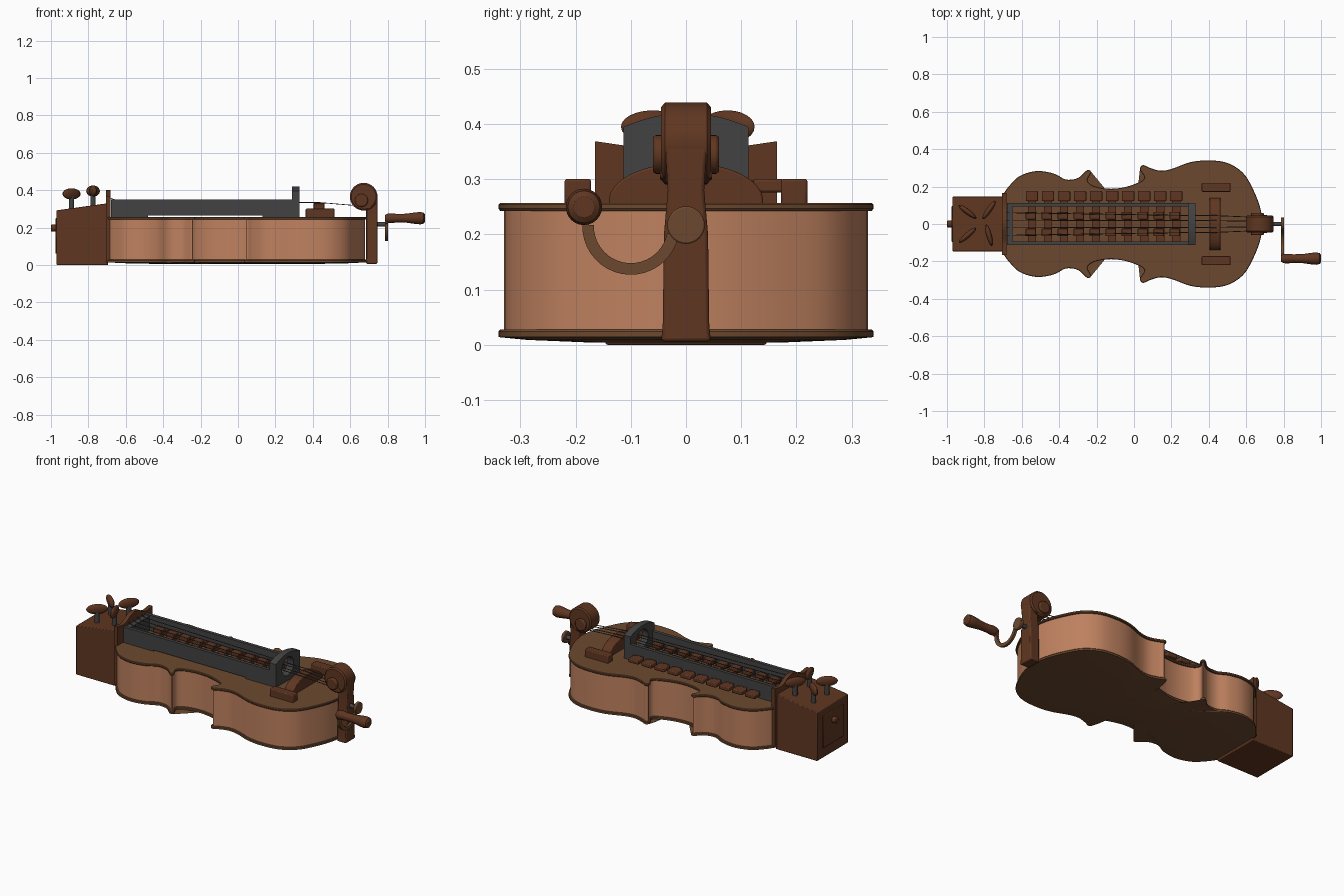
import bpy, bmesh, math
from mathutils import Vector, Matrix

if "Cube" in bpy.data.objects:
    bpy.data.objects.remove(bpy.data.objects["Cube"])

def mat(name, c):
    m = bpy.data.materials.new(name)
    m.diffuse_color = (*c, 1)
    m.use_nodes = True
    m.node_tree.nodes["Principled BSDF"].inputs["Base Color"].default_value = m.diffuse_color
    return m

TAN = mat("tan_wood", (.52, .22, .115))
TOP = mat("plate_wood", (.15, .066, .028))
DARK = mat("dark_wood", (.115, .037, .015))
GREY = mat("charcoal", (.055, .055, .055))

def finish(name, bm, m, bevel=0, smooth=True):
    bmesh.ops.recalc_face_normals(bm, faces=bm.faces)
    me = bpy.data.meshes.new(name)
    bm.to_mesh(me)
    bm.free()
    ob = bpy.data.objects.new(name, me)
    bpy.context.collection.objects.link(ob)
    me.materials.append(m)
    if bevel:
        b = ob.modifiers.new("bevel", 'BEVEL')
        b.width, b.segments = bevel, 2
    if smooth:
        bpy.ops.object.select_all(action='DESELECT')
        ob.select_set(True)
        bpy.context.view_layer.objects.active = ob
        bpy.ops.object.shade_smooth_by_angle(angle=math.radians(35))
    return ob

def loft(name, rings, m, bevel=0):
    bm = bmesh.new()
    vs = [[bm.verts.new(p) for p in r] for r in rings]
    n = len(vs[0])
    for a, b in zip(vs, vs[1:]):
        for i in range(n):
            bm.faces.new((a[i], a[(i + 1) % n], b[(i + 1) % n], b[i]))
    bm.faces.new(vs[0])
    bm.faces.new(vs[-1])
    return finish(name, bm, m, bevel)

def prism(name, pts, axis, a, b, m, bevel=0):
    put = {'x': lambda p, t: (t, p[0], p[1]), 'y': lambda p, t: (p[0], t, p[1]),
           'z': lambda p, t: (p[0], p[1], t)}[axis]
    return loft(name, [[put(p, t) for p in pts] for t in (a, b)], m, bevel)

def box(name, x, y, z, m, bevel=0):
    return prism(name, [(x[0], y[0]), (x[1], y[0]), (x[1], y[1]), (x[0], y[1])], 'z', *z, m, bevel)

def circle(c, r, n=32):
    return [(c[0] + r * math.cos(2 * math.pi * i / n), c[1] + r * math.sin(2 * math.pi * i / n)) for i in range(n)]

def spline(pts, k=5):
    out = []
    P = [Vector(p) for p in pts]
    P = [2 * P[0] - P[1]] + P + [2 * P[-1] - P[-2]]
    for a, b, c, d in zip(P, P[1:], P[2:], P[3:]):
        for j in range(k):
            t = j / k
            out.append(.5 * (2 * b + (c - a) * t + (2 * a - 5 * b + 4 * c - d) * t * t + (3 * b - a - 3 * c + d) * t ** 3))
    return out + [P[-2]]

# Body outline, one half then mirrored
half = spline([(-.705, .15), (-.67, .20), (-.61, .257), (-.52, .283), (-.43, .27), (-.364, .238), (-.30, .246),
               (-.25, .288), (-.23, .275), (-.248, .235), (-.225, .208), (-.155, .19), (-.075, .192),
               (.005, .214), (.055, .245), (.032, .292), (.048, .315), (.085, .30), (.14, .285),
               (.20, .294), (.30, .33), (.40, .34), (.50, .326), (.583, .273), (.636, .187), (.674, .09), (.69, 0)])
outline = half + [Vector((p.x, -p.y)) for p in half[-2::-1]]

def inset(pts, d):
    out = []
    for i, p in enumerate(pts):
        t = (pts[(i + 1) % len(pts)] - pts[i - 1]).normalized()
        out.append(p + Vector((t.y, -t.x)) * d)
    return out

at = lambda pts, z, s=1: [(p.x * s, p.y * s, z) for p in pts]
ribs = inset(outline, .010)
rim = inset(outline, .003)
loft("body_sides", [at(ribs, .025), at(ribs, .245)], TAN)
loft("top_plate", [at(rim, .243), at(outline, .247), at(outline, .254), at(rim, .257)], TOP)
loft("back_plate", [at(rim, .028), at(outline, .024), at(outline, .014), at(outline, .009, .85), at(outline, .004, .5)], TOP)

# Peg box with end panel, knob and nut plate
prism("peg_box", [(-.97, 0), (-.695, 0), (-.695, .33), (-.97, .292)], 'y', -.146, .146, DARK, .004)
box("end_panel", (-.976, -.965), (-.095, .095), (.06, .25), DARK, .003)
prism("end_knob", circle((0, .197), .018, 20), 'x', -1, -.97, DARK, .004)
edge = [(.165, .369), (.11, .361), (.08, .368), (.04, .392), (0, .40)]
prism("nut_plate", [(-.165, .02), (.165, .02)] + edge + [(-y, z) for y, z in edge[-2::-1]], 'x', -.705, -.681, DARK)

# Tuning pegs: dark shaft with a flattened oval head
for i, (x, y, z, ang) in enumerate([(-.89, .065, .38, -37), (-.775, .075, .395, 55),
                                    (-.89, -.06, .38, 41), (-.775, -.06, .395, -75)]):
    prism(f"peg_shaft_{i}", circle((x, y), .014, 16), 'z', .28, z, GREY)
    bm = bmesh.new()
    M = (Matrix.Translation((x, y, z)) @ Matrix.Rotation(math.radians(ang), 4, 'Z')
         @ Matrix.Diagonal((.06, .015, .030, 1)))
    bmesh.ops.create_uvsphere(bm, u_segments=20, v_segments=12, radius=1, matrix=M)
    finish(f"peg_head_{i}", bm, DARK)

# Key box: long walls with a slot below, end blocks
for s in (-1, 1):
    wall = [(-.68, .255), (-.48, .255), (-.48, .265), (.13, .265), (.13, .255), (.30, .255), (.30, .35), (-.68, .35)]
    prism(f"key_box_wall_{s}", wall, 'y', s * .093, s * .113, GREY)
box("key_box_end", (-.68, -.65), (-.094, .094), (.255, .345), GREY)
arch = [(.113 * (1 - i / 6), .42 - .025 * (1 - i / 6) ** 2) for i in range(13)]
block = prism("key_box_front", [(-.113, .255), (.113, .255)] + arch, 'x', .288, .33, GREY)
cutter = prism("hole_cutter", circle((0, .342), .055), 'x', .2, .4, GREY)
mod = block.modifiers.new("hole", 'BOOLEAN')
mod.object, mod.solver = cutter, 'EXACT'
bpy.context.view_layer.objects.active = block
bpy.ops.object.modifier_apply(modifier="hole")
bpy.data.objects.remove(cutter)

# Keys: bar across the box, outer button, tangents
for i in range(10):
    x = -.545 + .0856 * i
    box(f"key_bar_{i}", (x - .022, x + .022), (-.094, .13), (.278, .298), DARK)
    box(f"key_button_{i}", (x - .033, x + .033), (.122, .177), (.276, .301), DARK, .005)
    for j, y in enumerate((-.045, .045)):
        box(f"tangent_{i}_{j}", (x - .035, x + .02), (y - .02, y + .02), (.29, .315), DARK, .003)

# Wheel cover / bridge and its side blocks
dome = [(-.14 * math.cos(math.pi * i / 16), .262 + .068 * math.sin(math.pi * i / 16)) for i in range(17)]
prism("bridge", [(.14, .25), (-.14, .25)] + dome, 'x', .403, .463, DARK, .004)
for s in (-1, 1):
    box(f"side_block_{s}", (.362, .517), sorted((s * .172, s * .22)), (.25, .301), DARK, .005)

# Head post with scroll, hub and pins
prof = [(0, .045), (.04, .042), (.2, .040), (.28, .033), (.33, .036), (.37, .040)]
loft("head_post", [[(.685, -w, z), (.745, -w, z), (.745, w, z), (.685, w, z)] for z, w in
                   [(z + .006 * (z == 0), w) for z, w in prof]], DARK, .006)
loft("scroll", [[(x, y, z) for x, z in circle((.672, .365), r)] for y, r in
                [(-.045, .066), (-.038, .074), (.038, .074), (.045, .066)]], DARK)
prism("scroll_eye", circle((.66, .345), .035), 'y', -.06, .06, DARK, .006)
prism("string_pin", circle((.70, .312), .012, 16), 'y', -.047, .047, DARK)

def tube(name, pts, r, m, res=2):
    cu = bpy.data.curves.new(name, 'CURVE')
    cu.dimensions, cu.bevel_depth, cu.bevel_resolution, cu.use_fill_caps = '3D', r, res, True
    sp = cu.splines.new('POLY')
    sp.points.add(len(pts) - 1)
    for q, p in zip(sp.points, pts):
        q.co = (*p, 1)
    cu.materials.append(m)
    bpy.context.collection.objects.link(bpy.data.objects.new(name, cu))

# Strings
for i, (a, b) in enumerate([(-.06, -.045), (-.02, -.018), (.02, .018), (.06, .045)]):
    tube(f"string_{i}", [(-.69, a, .36), (-.65, a, .345), (.33, b, .334), (.433, b, .334), (.70, b * .75, .312)], .0022, GREY, 1)

# Crank: axle, hub, curved arm, turned handle
prism("crank_axle", circle((0, .217), .012, 20), 'x', .74, .795, GREY)
prism("crank_hub", circle((0, .217), .034), 'x', .785, .803, TOP, .003)
arc = [(math.radians(178 + i * 9)) for i in range(20)]
ring = lambda r: [(-.1 + r * math.cos(t), .215 + r * math.sin(t)) for t in arc]
outer, inner = ring(.088), ring(.067)
prism("crank_arm", outer + inner[::-1], 'x', .787, .801, TOP)
prism("handle_seat", circle((-.182, .235), .017, 20), 'x', .787, .801, TOP)
loft("crank_handle", [[(x, y, z) for y, z in circle((-.185, .25), r, 24)] for x, r in
                      [(.787, .018), (.80, .024), (.82, .026), (.85, .023), (.90, .024), (.95, .031),
                       (.975, .033), (.993, .029), (1, .019)]], DARK)
